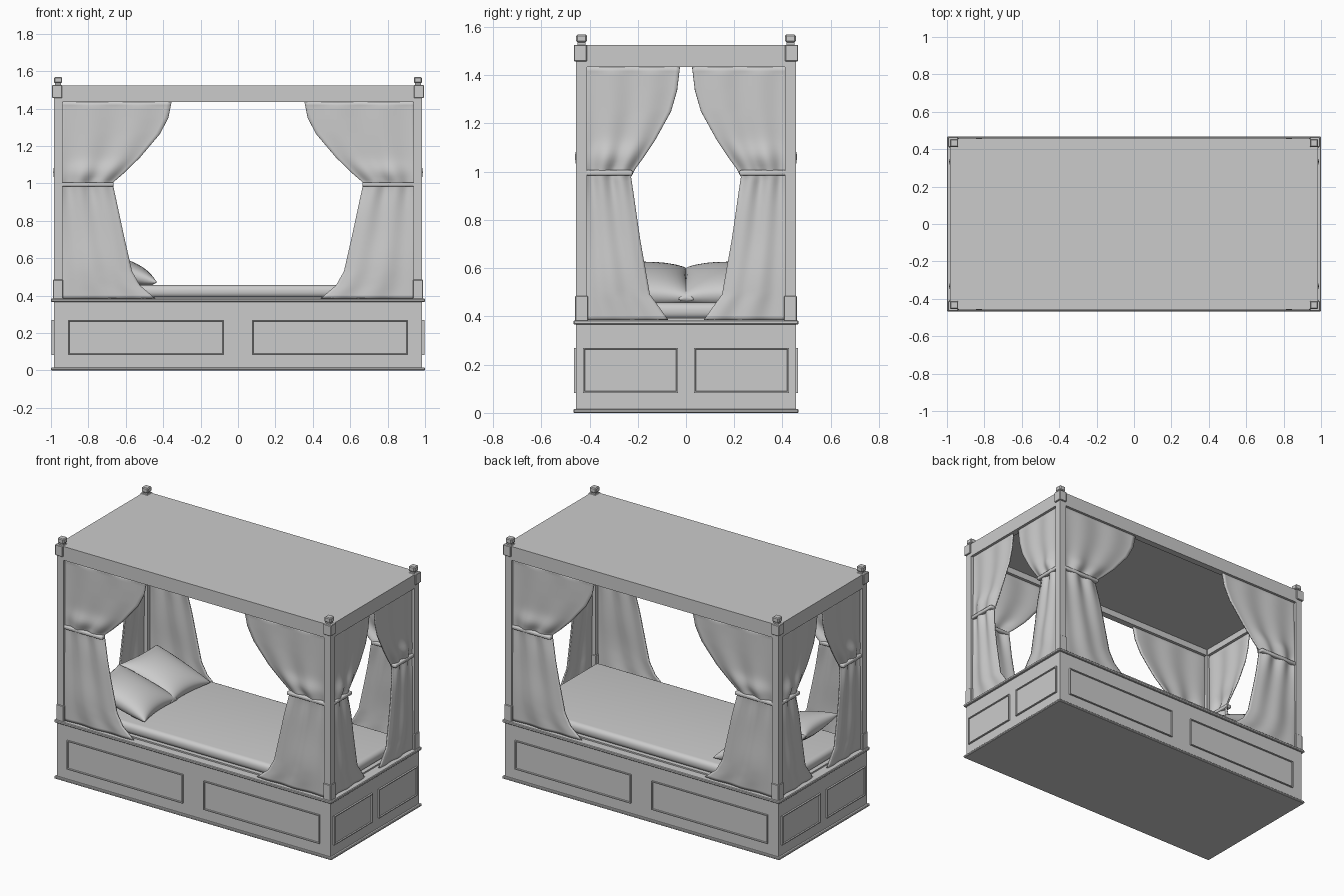
import bpy, bmesh, math
from mathutils import Matrix, Vector

if "Cube" in bpy.data.objects:
    bpy.data.objects.remove(bpy.data.objects["Cube"])

def finish(name, bm, smooth=False):
    bmesh.ops.recalc_face_normals(bm, faces=bm.faces)
    me = bpy.data.meshes.new(name)
    bm.to_mesh(me)
    bm.free()
    ob = bpy.data.objects.new(name, me)
    bpy.context.collection.objects.link(ob)
    if smooth:
        for p in me.polygons:
            p.use_smooth = True
    return ob

def box_bm(x0, x1, y0, y1, z0, z1):
    bm = bmesh.new()
    m = (Matrix.Translation(((x0 + x1) / 2, (y0 + y1) / 2, (z0 + z1) / 2))
         @ Matrix.Diagonal((abs(x1 - x0), abs(y1 - y0), abs(z1 - z0), 1)))
    bmesh.ops.create_cube(bm, size=1, matrix=m)
    return bm

def box(name, x0, x1, y0, y1, z0, z1, bevel=0, segs=1):
    bm = box_bm(x0, x1, y0, y1, z0, z1)
    if bevel:
        bmesh.ops.bevel(bm, geom=bm.edges[:], offset=bevel, segments=segs, profile=0.5, affect='EDGES')
    return finish(name, bm, segs > 1)

def slab(name, hx, hy, z0, z1, bevel=0, segs=1):
    return box(name, -hx, hx, -hy, hy, z0, z1, bevel, segs)

# base with plinth and top lip
slab("base_body", 0.985, 0.455, 0.005, 0.375)
slab("base_plinth", 1.0, 0.467, 0, 0.016, 0.004)
slab("base_top_lip", 1.0, 0.467, 0.366, 0.384, 0.004)
slab("mattress_platform", 0.935, 0.41, 0.38, 0.393)
mattress = slab("mattress", 0.92, 0.395, 0.388, 0.457, 0.03, 5)

# moulded panels: a raised rim around a sunken field
def panel(name, x0, x1, y0, y1, normal):
    bm = box_bm(x0, x1, y0, y1, 0.083, 0.27)
    bm.normal_update()
    n = Vector(normal)
    face = max(bm.faces, key=lambda f: f.normal.dot(n))
    bmesh.ops.inset_region(bm, faces=[face], thickness=0.008)
    bmesh.ops.inset_region(bm, faces=[face], thickness=0.003, depth=-0.007)
    finish(name, bm)

for s in (-1, 1):
    for t in (-1, 1):
        panel("long_side_panel", t * 0.075, t * 0.91, s * 0.45, s * 0.465, (0, s, 0))
        panel("end_panel", s * 0.98, s * 0.996, t * 0.033, t * 0.427, (s, 0, 0))

# four posts with feet, caps and finials
def block(name, cx, cy, h, z0, z1, bevel=0.003):
    box(name, cx - h, cx + h, cy - h, cy + h, z0, z1, bevel)

for sx in (-1, 1):
    for sy in (-1, 1):
        x, y = sx * 0.962, sy * 0.433
        block("post", x, y, 0.023, 0.38, 1.5, 0)
        block("post_foot", x, y, 0.027, 0.38, 0.485)
        block("post_cap", x + sx * 0.005, y + sy * 0.005, 0.027, 1.457, 1.526)
        block("finial_neck", x, y, 0.016, 1.52, 1.54, 0)
        block("finial", x, y, 0.022, 1.536, 1.568, 0.005)

# canopy: four beams and a roof panel
for s in (-1, 1):
    box("long_beam", -0.985, 0.985, s * 0.413, s * 0.456, 1.434, 1.524)
    box("end_beam", s * 0.942, s * 0.985, -0.413, 0.413, 1.434, 1.524)
slab("roof_panel", 0.95, 0.42, 1.475, 1.524)

# curtains: inner edge profiles as (distance from centre, height)
LONG = [(0.355, 1.436), (0.373, 1.35), (0.417, 1.265), (0.525, 1.137), (0.61, 1.055), (0.668, 1.005),
        (0.666, 0.98), (0.61, 0.72), (0.567, 0.53), (0.525, 0.455), (0.445, 0.386)]
SHORT = [(0.025, 1.436), (0.037, 1.337), (0.062, 1.25), (0.128, 1.13), (0.175, 1.06), (0.21, 1.012),
         (0.228, 0.978), (0.19, 0.716), (0.15, 0.49), (0.124, 0.455), (0.075, 0.386)]

def curtain(name, profile, outer, plane, place):
    rows = []
    for (a, z0), (b, z1) in zip(profile, profile[1:]):
        steps = max(2, math.ceil((z0 - z1) / 0.02))
        rows += [(a + (b - a) * i / steps, z0 + (z1 - z0) * i / steps) for i in range(steps)]
    rows.append(profile[-1])
    bm, cols, grid = bmesh.new(), 24, []
    for inner, z in rows:
        near = math.exp(-((z - 0.995) / 0.11) ** 2)        # gather at the tie
        puff = 0.016 * math.exp(-((z - 1.06) / 0.05) ** 2) + 0.012 * math.exp(-((z - 0.55) / 0.16) ** 2)
        line = []
        for i in range(cols + 1):
            u = i / cols
            fold = (0.004 + 0.005 * near) * math.sin(u * 15 + 2.5 * z) * (z < 1.42)
            d = plane + fold + puff * math.sin(math.pi * min(1, u * 1.1)) - 0.008 * near * u
            line.append(bm.verts.new(place(outer + (inner - outer) * u, d, z)))
        grid.append(line)
    for r, q in zip(grid, grid[1:]):
        for i in range(cols):
            bm.faces.new((r[i], r[i + 1], q[i + 1], q[i]))
    ob = finish(name, bm, True)
    mod = ob.modifiers.new("thickness", 'SOLIDIFY')
    mod.thickness, mod.offset = 0.008, 0

for sx in (-1, 1):
    for sy in (-1, 1):
        curtain("long_side_curtain", LONG, 0.95, 0.436, lambda a, d, z: (sx * a, sy * d, z))
        curtain("end_curtain", SHORT, 0.42, 0.964, lambda a, d, z: (sx * d, sy * a, z))
        # tie bands
        box("long_side_tie", sx * 0.665, sx * 0.945, sy * 0.414, sy * 0.452, 0.984, 1.006, 0.006, 2)
        box("end_tie", sx * 0.943, sx * 0.981, sy * 0.222, sy * 0.415, 0.984, 1.006, 0.006, 2)

# two leaning pillows with pinched corners
def pillow(name, cy, turn):
    n, hx, hy, t = 20, 0.215, 0.185, 0.075
    bm = bmesh.new()
    for side in (-1, 1):
        g = []
        for i in range(n + 1):
            row = []
            for j in range(n + 1):
                u, v = math.sin((i / n - 0.5) * math.pi), math.sin((j / n - 0.5) * math.pi)
                h = t * ((1 - u * u) * (1 - v * v)) ** 0.42
                row.append(bm.verts.new((hx * u * (1 - 0.10 * (1 - v * v)),
                                         hy * v * (1 - 0.08 * (1 - u * u)), side * h)))
            g.append(row)
        for i in range(n):
            for j in range(n):
                bm.faces.new((g[i][j], g[i + 1][j], g[i + 1][j + 1], g[i][j + 1]))
    bmesh.ops.remove_doubles(bm, verts=bm.verts, dist=0.0005)
    bm.transform(Matrix.Translation((-0.65, cy, 0.533)) @ Matrix.Rotation(turn, 4, 'Z')
                 @ Matrix.Rotation(math.radians(17), 4, 'Y'))
    finish(name, bm, True)

pillow("near_pillow", -0.165, 0.06)
pillow("far_pillow", 0.165, -0.06)
